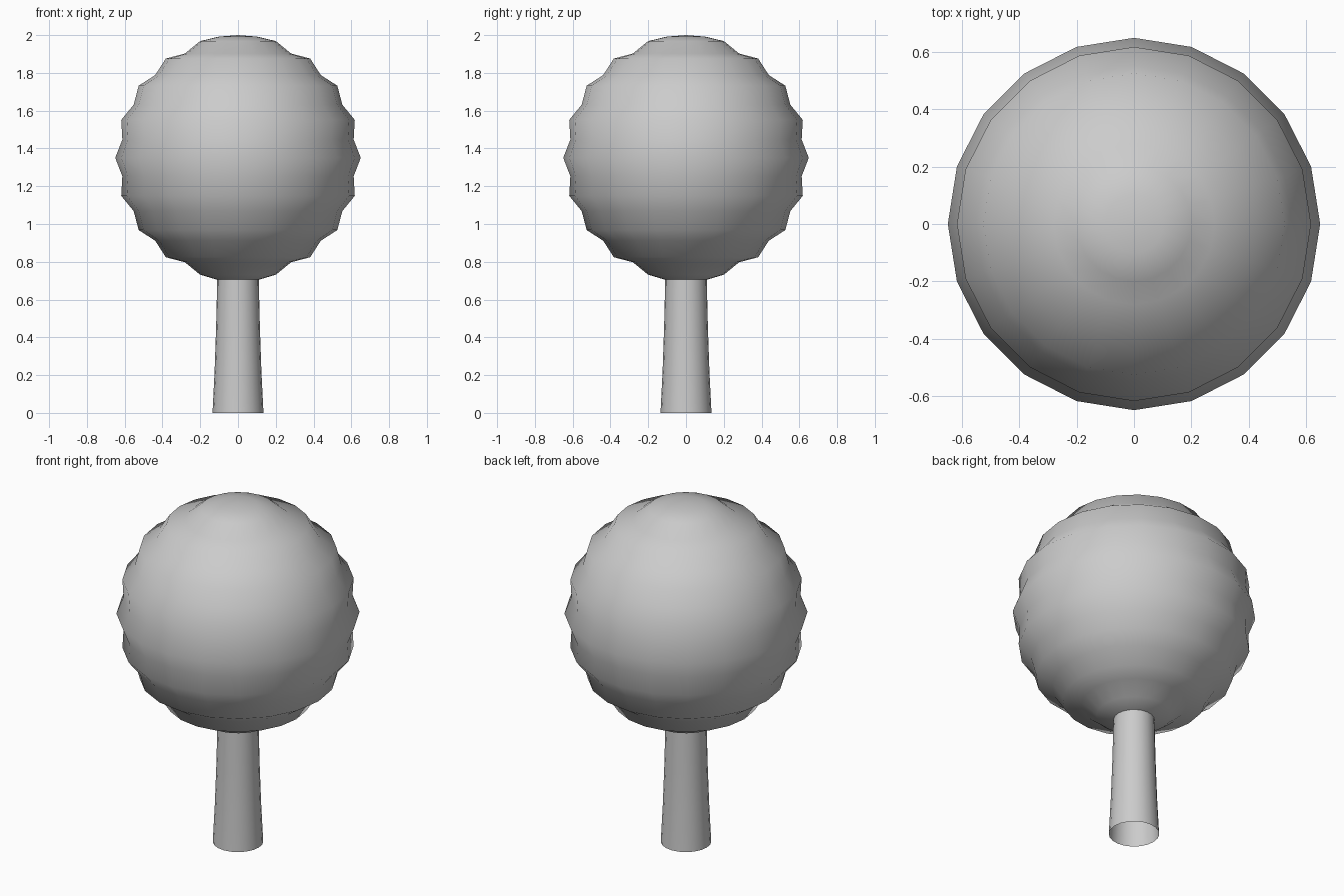
import bpy, bmesh
from math import sin, cos, pi, radians

if "Cube" in bpy.data.objects:
    bpy.data.objects.remove(bpy.data.objects["Cube"])


def lathe(name, profile, sides=20, tip=None):
    """Revolve (radius, z) points, listed bottom to top, with an optional closing tip."""
    bm = bmesh.new()
    rings = [[bm.verts.new((r * cos(2 * pi * i / sides), r * sin(2 * pi * i / sides), z))
              for i in range(sides)] for r, z in profile]
    for low, high in zip(rings, rings[1:]):
        for i in range(sides):
            j = (i + 1) % sides
            bm.faces.new((low[i], low[j], high[j], high[i]))
    if tip is not None:
        top = bm.verts.new((0, 0, tip))
        for i in range(sides):
            bm.faces.new((rings[-1][i], rings[-1][(i + 1) % sides], top))
    for f in bm.faces:
        f.smooth = True
    mesh = bpy.data.meshes.new(name)
    bm.to_mesh(mesh)
    bm.free()
    obj = bpy.data.objects.new(name, mesh)
    bpy.context.collection.objects.link(obj)
    return obj


# Trunk: slightly flared tube, open at the foot
lathe("trunk", [(0.135, 0), (0.124, 0.22), (0.116, 0.45), (0.11, 0.705)])

# Foliage ball: rings every 9 degrees, every other one pulled inward as a groove
ball = []
for k in range(-9, 10):
    a = radians(9 * k)
    r = 0.62 if k % 2 and abs(k) < 9 else 0.65
    ball.append((r * cos(a), 1.35 + r * sin(a)))
ball[0] = (0.11, 0.705)
lathe("foliage_ball", ball, tip=2.0)
